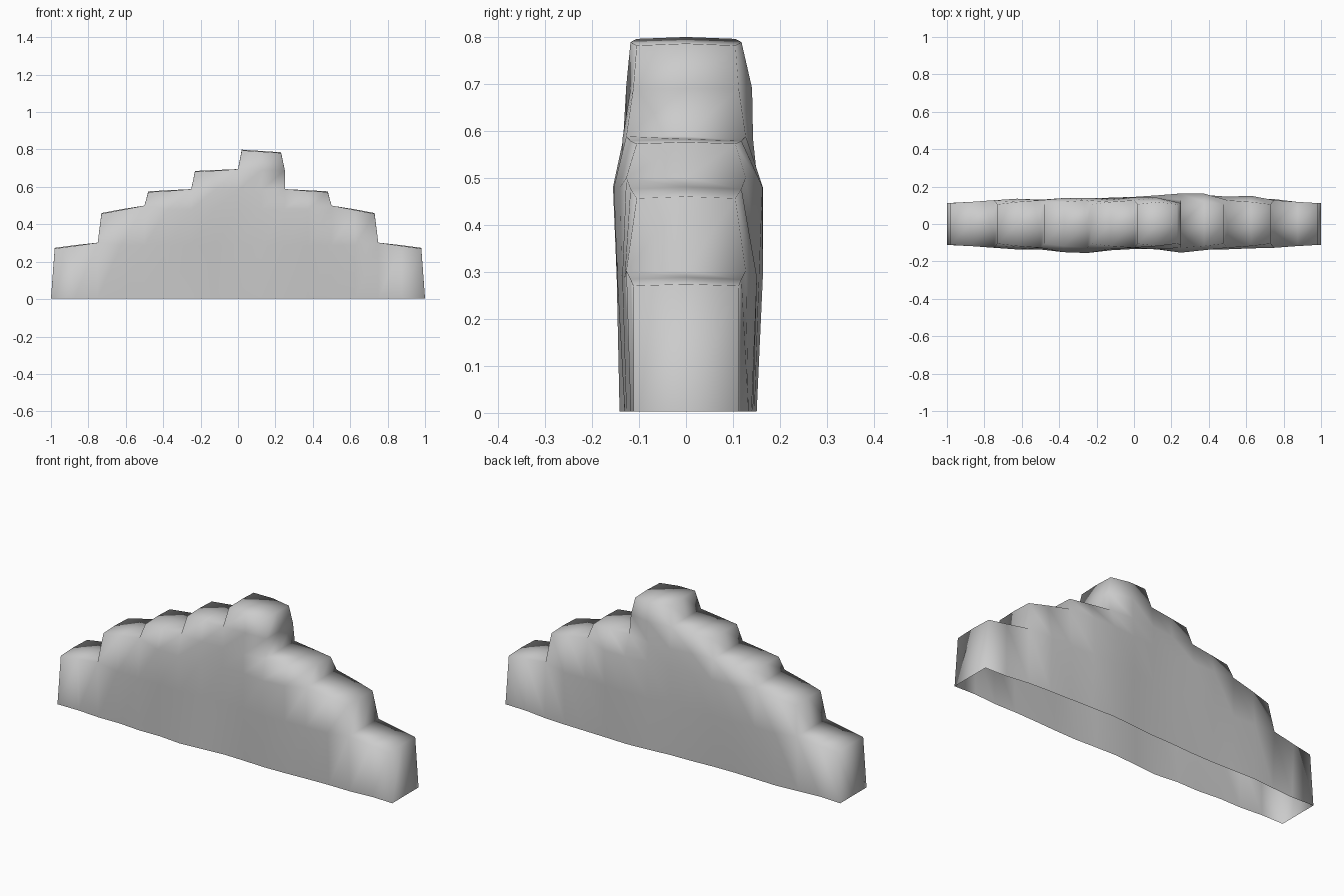
import bpy, bmesh, random

if "Cube" in bpy.data.objects:
    bpy.data.objects.remove(bpy.data.objects["Cube"])

random.seed(4)

# Stepped wall: eight blocks, each reaching one of five levels
STEPS = [1, 2, 3, 4, 5, 3, 2, 1]
LEVEL_Z = [0.003, 0.288, 0.48, 0.582, 0.69, 0.792]
TILT = [0, 0.014, 0.02, 0.006, 0.005, 0.007]
# Bulge of the two faces along the length, every 0.25
FRONT = [0.115, 0.132, 0.137, 0.148, 0.125, 0.143, 0.132, 0.130, 0.11]
BACK = [0.11, 0.128, 0.130, 0.132, 0.14, 0.162, 0.148, 0.145, 0.105]
PROFILE = [0.93, 1.02, 1.03, 0.98, 0.92, 0.85]


def neighbours(i):
    """Lowest and highest step touching column i."""
    if i % 2:
        return STEPS[i // 2], STEPS[i // 2]
    b = i // 2
    left = STEPS[b - 1] if b > 0 else 0
    right = STEPS[b] if b < 8 else 0
    return min(left, right), max(left, right)


def bulge(table, i):
    return (table[i // 2] + table[(i + 1) // 2]) / 2


def position(i, k, lv):
    low, high = neighbours(i)
    x = -1 + i * 0.125
    z = LEVEL_Z[lv]
    if lv > 0 and i % 2 == 0:
        if lv == high:
            z -= TILT[lv] * (-1 if i == 8 else 1)
            x += 0.02 if i <= 8 else -0.02
        elif lv == low:
            z += TILT[lv]
    if i in (0, 16):
        half = 0.112
    elif lv > low:
        half = 0.112 if lv < high else 0.105
    elif lv == high:
        half = 0.118
    elif lv == low and lv > 0:
        half = 0.127
    else:
        half = None
    if half is None:
        half = bulge(FRONT if k == 0 else BACK, i) * PROFILE[lv]
        half += random.uniform(-0.006, 0.006)
    y = (k - 1) * half
    if k != 1 and lv == high:
        z -= 0.004
    return x, y, z


bm = bmesh.new()
cache = {}


def v(i, k, lv):
    if (i, k, lv) not in cache:
        cache[i, k, lv] = bm.verts.new(position(i, k, lv))
    return cache[i, k, lv]


for i in range(16):
    top = STEPS[i // 2]
    # Front and back faces
    for lv in range(top):
        for k in (0, 2):
            bm.faces.new([v(i, k, lv), v(i + 1, k, lv),
                          v(i + 1, k, lv + 1), v(i, k, lv + 1)])
    # Step tops
    for k in (0, 1):
        bm.faces.new([v(i, k, top), v(i + 1, k, top),
                      v(i + 1, k + 1, top), v(i, k + 1, top)])

# Risers between steps and the two ends; the underside stays open
for i in range(0, 17, 2):
    low, high = neighbours(i)
    for lv in range(low, high):
        for k in (0, 1):
            bm.faces.new([v(i, k, lv), v(i, k + 1, lv),
                          v(i, k + 1, lv + 1), v(i, k, lv + 1)])

bmesh.ops.recalc_face_normals(bm, faces=bm.faces[:])
for f in bm.faces:
    f.smooth = True
mesh = bpy.data.meshes.new("stepped_wall")
bm.to_mesh(mesh)
bm.free()
wall = bpy.data.objects.new("stepped_wall", mesh)
bpy.context.collection.objects.link(wall)
